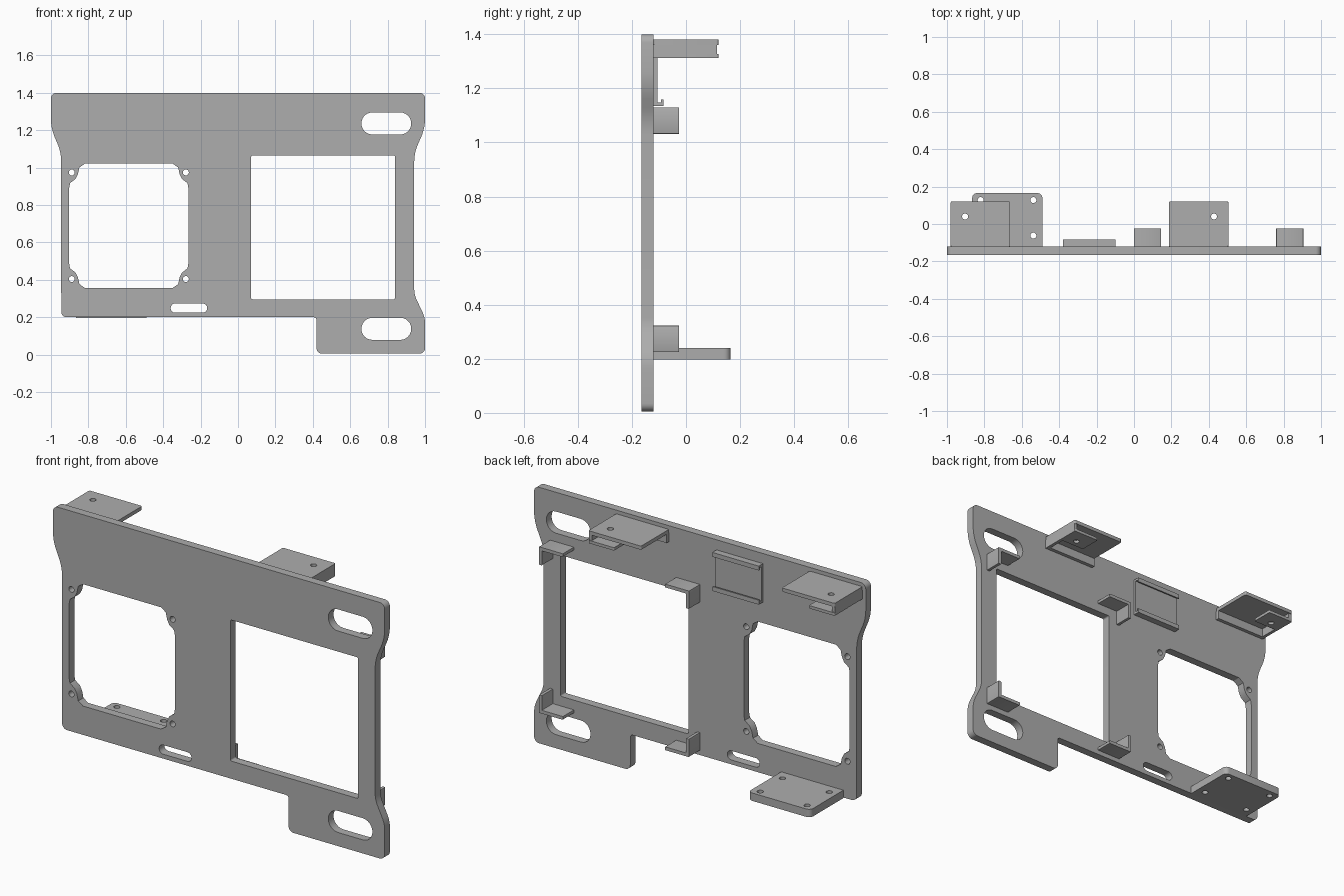
import bpy, bmesh
from math import sin, cos, pi, tan
from mathutils import Vector

cube = bpy.data.objects.get("Cube")
if cube:
    bpy.data.objects.remove(cube, do_unlink=True)

grey = bpy.data.materials.new("plain_grey")
grey.use_nodes = True
COLOUR = (0.42, 0.42, 0.42, 1)
grey.diffuse_color = COLOUR
grey.node_tree.nodes["Principled BSDF"].inputs["Base Color"].default_value = COLOUR

BACK, FRONT = -0.12, -0.165  # back and front face of the panel


def fillet(points, radius, steps=6):
    """Round a polygon's corners; a point may carry its own radius."""
    out = []
    for i, p in enumerate(points):
        r = p[2] if len(p) > 2 else radius
        c = Vector(p[:2])
        a = (Vector(points[i - 1][:2]) - c).normalized()
        b = (Vector(points[(i + 1) % len(points)][:2]) - c).normalized()
        half = a.angle(b) / 2
        if r == 0:
            out.append(c)
            continue
        centre = c + (a + b).normalized() * r / sin(half)
        start = c + a * r / tan(half) - centre
        end = c + b * r / tan(half) - centre
        turn = start.angle_signed(end)
        for k in range(steps + 1):
            t = -turn * k / steps
            out.append(centre + Vector((start.x * cos(t) - start.y * sin(t),
                                        start.x * sin(t) + start.y * cos(t))))
    return out


def rect(x0, x1, y0, y1, r=0.0):
    return fillet([(x0, y0), (x1, y0), (x1, y1), (x0, y1)], r)


def circle(x, y, r=0.016, n=20):
    return [Vector((x + r * cos(2 * pi * k / n), y + r * sin(2 * pi * k / n))) for k in range(n)]


def slab(name, loops, lo, hi, upright=False):
    """Extrude an outline with holes along z, or along y when upright."""
    curve = bpy.data.curves.new(name, "CURVE")
    curve.dimensions, curve.fill_mode = "2D", "BOTH"
    curve.extrude = (hi - lo) / 2
    for loop in loops:
        spline = curve.splines.new("POLY")
        spline.points.add(len(loop) - 1)
        for point, v in zip(spline.points, loop):
            point.co = (v.x, v.y, 0, 1)
        spline.use_cyclic_u = True
    temp = bpy.data.objects.new(name + "_outline", curve)
    bpy.context.collection.objects.link(temp)
    bpy.context.view_layer.update()
    graph = bpy.context.evaluated_depsgraph_get()
    mesh = bpy.data.meshes.new_from_object(temp.evaluated_get(graph))
    bpy.data.objects.remove(temp, do_unlink=True)
    middle = (lo + hi) / 2
    for v in mesh.vertices:
        x, y, z = v.co
        v.co = (x, middle - z, y) if upright else (x, y, middle + z)
    bm = bmesh.new()
    bm.from_mesh(mesh)
    bmesh.ops.remove_doubles(bm, verts=bm.verts, dist=0.0002)
    bmesh.ops.recalc_face_normals(bm, faces=bm.faces)
    bm.to_mesh(mesh)
    bm.free()
    mesh.materials.clear()
    mesh.materials.append(grey)
    obj = bpy.data.objects.new(name, mesh)
    bpy.context.collection.objects.link(obj)
    bpy.ops.object.select_all(action="DESELECT")
    obj.select_set(True)
    bpy.context.view_layer.objects.active = obj
    bpy.ops.object.shade_smooth_by_angle(angle=0.6)
    return obj


def box(name, x0, x1, y0, y1, z0, z1):
    return slab(name, [rect(x0, x1, y0, y1)], z0, z1)


# Panel outline with waisted sides and one lower foot
outline = fillet([(-1, 1.4), (-1, 1.21, 0.25), (-0.945, 1.08, 0.25), (-0.945, 0.2),
                  (0.42, 0.2, 0.015), (0.42, 0.005), (1, 0.005), (1, 0.2, 0.15),
                  (0.942, 0.32, 0.15), (0.942, 1.08, 0.25), (1, 1.21, 0.25), (1, 1.4)], 0.03)

# Fan opening: one quarter mirrored around its centre, corners stepped in past the screws
FX, FZ = -0.584, 0.689
quarter = [(0.319, 0.2), (0.314, 0.228), (0.285, 0.25), (0.272, 0.275), (0.264, 0.312), (0.235, 0.332)]
fan = []
for sx, sz, order in ((1, 1, 1), (-1, 1, -1), (-1, -1, 1), (1, -1, -1)):
    fan += [Vector((FX + sx * x, FZ + sz * z)) for x, z in quarter[::order]]
screws = [circle(FX + sx * 0.305, FZ + sz * 0.285) for sx in (-1, 1) for sz in (-1, 1)]

slots = [rect(0.66, 0.926, z - 0.059, z + 0.059, 0.058) for z in (0.138, 1.236)]
slots.append(rect(-0.36, -0.165, 0.224, 0.274, 0.0245))
window = rect(0.07, 0.84, 0.296, 1.065, 0.008)
slab("panel", [outline, fan, window] + screws + slots, FRONT, BACK, upright=True)

# L-shaped corner holders around the window
T = 0.018
for side, edge, d in (("right", 0.0, 1), ("left", 0.905, -1)):
    for level, z, up in (("lower", 0.225, 1), ("upper", 1.13, -1)):
        corner = [(edge, z), (edge + d * 0.145, z), (edge + d * 0.145, z + up * T),
                  (edge + d * T, z + up * T), (edge + d * T, z + up * 0.098), (edge, z + up * 0.098)]
        slab(f"{level}_{side}_holder", [fillet(corner, 0.003, 2)], BACK, -0.025, upright=True)

# Two top trays, open at one end, with a screw tab under the other
for side, closed, d in (("right", -0.98, 1), ("left", 0.505, -1)):
    far = closed + d * 0.318
    hole = circle(closed + d * 0.077, 0.04)
    a, b = sorted((closed, far))
    slab(f"{side}_tray_top", [rect(a, b, BACK, 0.12, 0.008), hole], 1.36, 1.38)
    a, b = sorted((closed, closed + d * 0.155))
    slab(f"{side}_tray_tab", [rect(a, b, 0.0, 0.12, 0.006), hole], 1.312, 1.328)
    a, b = sorted((closed, closed + d * 0.018))
    box(f"{side}_tray_end", a, b, BACK, 0.115, 1.313, 1.362)
    a, b = sorted((closed, far))
    box(f"{side}_tray_root", a, b, BACK, -0.1, 1.313, 1.362)

# Lower shelf with four screw holes
shelf = fillet([(-0.865, BACK, 0), (-0.49, BACK, 0), (-0.49, 0.165), (-0.865, 0.165)], 0.025)
holes = [circle(x, y) for x in (-0.82, -0.538) for y in (-0.062, 0.128)]
slab("lower_shelf", [shelf] + holes, 0.197, 0.24)

# Card holder with an upper and a lower hooked rail
box("card_holder_back", -0.38, -0.1, BACK, -0.106, 1.137, 1.343)
for name, z, up in (("lower", 1.135, 1), ("upper", 1.345, -1)):
    a, b = sorted((z, z + up * 0.012))
    box(f"card_holder_{name}_rail", -0.38, -0.1, BACK, -0.084, a, b)
    a, b = sorted((z, z + up * 0.024))
    box(f"card_holder_{name}_lip", -0.38, -0.1, -0.092, -0.084, a, b)
